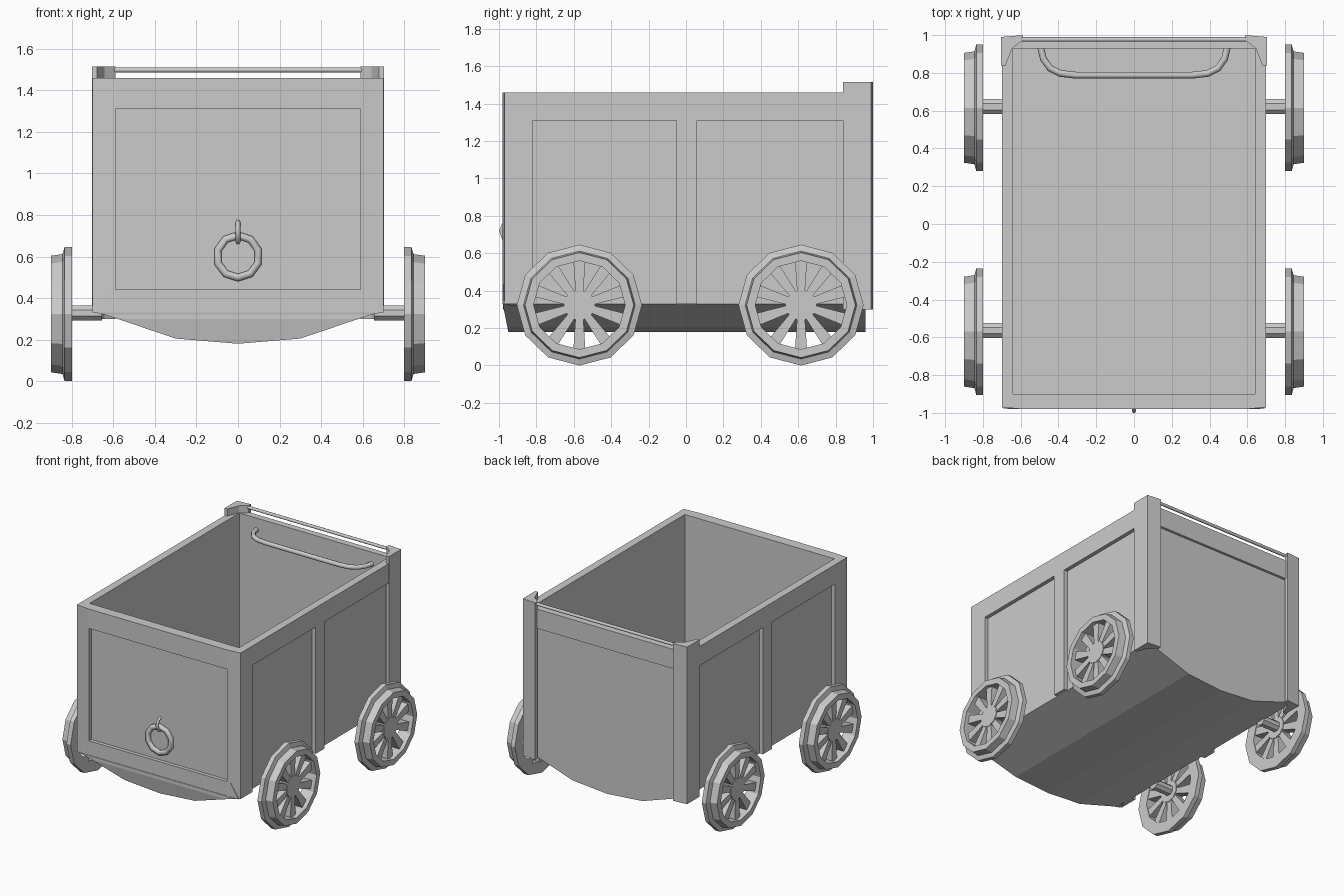
import bpy, bmesh
from math import sin, cos, pi
from mathutils import Vector

if "Cube" in bpy.data.objects:
    bpy.data.objects.remove(bpy.data.objects["Cube"])


def finish(name, bm):
    bmesh.ops.recalc_face_normals(bm, faces=bm.faces)
    me = bpy.data.meshes.new(name)
    bm.to_mesh(me)
    bm.free()
    ob = bpy.data.objects.new(name, me)
    bpy.context.collection.objects.link(ob)
    return ob


def loft(name, loops, closed=False):
    """Skin a list of point loops; closed joins last loop to first, otherwise ends are capped."""
    bm = bmesh.new()
    rows = [[bm.verts.new(p) for p in lp] for lp in loops]
    n = len(rows[0])
    pairs = list(zip(rows, rows[1:])) + ([(rows[-1], rows[0])] if closed else [])
    for a, b in pairs:
        for i in range(n):
            j = (i + 1) % n
            bm.faces.new((a[i], a[j], b[j], b[i]))
    if not closed:
        bm.faces.new(rows[0])
        bm.faces.new(rows[-1])
    return finish(name, bm)


def prism(name, pts, axis, a, b):
    def put(p, t):
        return {'x': (t, *p), 'y': (p[0], t, p[1]), 'z': (*p, t)}[axis]
    return loft(name, [[put(p, t) for p in pts] for t in (a, b)])


def box(name, x0, x1, y0, y1, z0, z1):
    return prism(name, [(x0, y0), (x1, y0), (x1, y1), (x0, y1)], 'z', z0, z1)


def tube(name, pts, r, cyclic=False, res=2):
    cu = bpy.data.curves.new(name, 'CURVE')
    cu.dimensions = '3D'
    cu.bevel_depth = r
    cu.bevel_resolution = res
    cu.use_fill_caps = True
    sp = cu.splines.new('POLY')
    sp.points.add(len(pts) - 1)
    for q, p in zip(sp.points, pts):
        q.co = (*p, 1)
    sp.use_cyclic_u = cyclic
    ob = bpy.data.objects.new(name, cu)
    bpy.context.collection.objects.link(ob)
    return ob


# Recessed panels forming the tub
box("front_panel", -.66, .66, -.95, -.90, .32, 1.40)
box("rear_panel", -.66, .66, .93, .96, .32, 1.40)

# Curved belly, its top is the floor
half = [(.67, .33), (.30, .205), (0, .18)]
belly = half + [(-x, z) for x, z in half[1::-1]]
loft("belly", [[(x, -.98 + .2 * (.33 - z), z) for x, z in belly],
               [(x, .96, z) for x, z in belly]])

# Top rim
outer = [(-.70, -.97), (-.59, -.98), (.59, -.98), (.70, -.97), (.70, .98), (-.70, .98)]
inner = [(-.64, -.90), (-.59, -.90), (.59, -.90), (.64, -.90), (.64, .93), (-.64, .93)]
loft("top_rim", [[(*p, z) for p in lp] for lp, z in
                 ((outer, 1.31), (outer, 1.46), (inner, 1.46), (inner, 1.31))], closed=True)

# Front lower rail
prism("front_lower_rail", [(-.69, .33), (-.55, .30), (.55, .30), (.69, .33),
                           (.62, .44), (-.62, .44)], 'y', -.978, -.94)

for s, side in ((1, "right"), (-1, "left")):
    # Side panel, corner posts and middle strip
    box("side_panel_" + side, s * .64, s * .67, -.94, .95, .33, 1.40)
    prism("front_post_" + side, [(s * x, y) for x, y in
          ((.70, -.82), (.70, -.97), (.59, -.98), (.59, -.94), (.65, -.91), (.65, -.82))],
          'z', .33, 1.315)
    prism("rear_post_" + side, [(s * x, y) for x, y in
          ((.703, .84), (.703, .99), (.59, 1.0), (.59, .97), (.643, .932), (.68, .84))],
          'z', .30, 1.515)
    box("middle_strip_" + side, s * .65, s * .70, -.05, .06, .33, 1.315)

    for y, end in ((-.57, "front"), (.615, "rear")):
        tag = end + "_" + side
        c = Vector((0, y, .323))

        def ring_pt(x, r, a):
            return c + Vector((s * x, r * 1.02 * cos(a), r * .985 * sin(a)))

        # Wheel rim with inner flange
        section = [(.80, .24), (.80, .328), (.835, .328), (.845, .293), (.90, .285), (.90, .24)]
        loft("wheel_rim_" + tag, [[ring_pt(x, r, i * pi / 6) for x, r in section]
                                  for i in range(12)], closed=True)
        # Hub and tapered spokes
        loft("wheel_hub_" + tag, [[ring_pt(x, .085, (i + .5) * pi / 5) for i in range(10)]
                                  for x in (.80, .875)])
        for k in range(10):
            a = pi / 2 + k * pi / 5
            d, t = Vector((0, cos(a), sin(a))), Vector((0, -sin(a), cos(a)))
            quad = [c + d * r + t * w for r, w in
                    ((.06, -.02), (.25, -.033), (.25, .033), (.06, .02))]
            loft("spoke_" + tag, [[p + Vector((s * x, 0, 0)) for p in quad]
                                  for x in (.805, .87)])
        # Axle stub
        prism("axle_" + tag, [(y + .006 + .043 * cos(i * pi / 4 + pi / 8),
                               .328 + .04 * sin(i * pi / 4 + pi / 8)) for i in range(8)],
              'x', s * .655, s * .81)

# Rear rod between the posts
tube("rear_rod", [(-.62, .977, 1.498), (.62, .977, 1.498)], .012)

# Push handle inside the rear wall
hp = [(.495, .94), (.48, .875), (.445, .825), (.39, .797), (.31, .788)]
hp = [(-x, y, 1.37) for x, y in hp] + [(x, y, 1.37) for x, y in hp[::-1]]
tube("push_handle", hp, .018)

# Pull ring and staple on the front
tube("pull_ring", [(.102 * cos(i * pi / 5 + pi / 10), -.957, .60 + .102 * sin(i * pi / 5 + pi / 10))
                   for i in range(10)], .021, True, 1)
tube("ring_staple", [(0, -.94, .77), (0, -.975, .755), (0, -.99, .72),
                     (0, -.975, .68), (0, -.94, .665)], .011, res=1)
